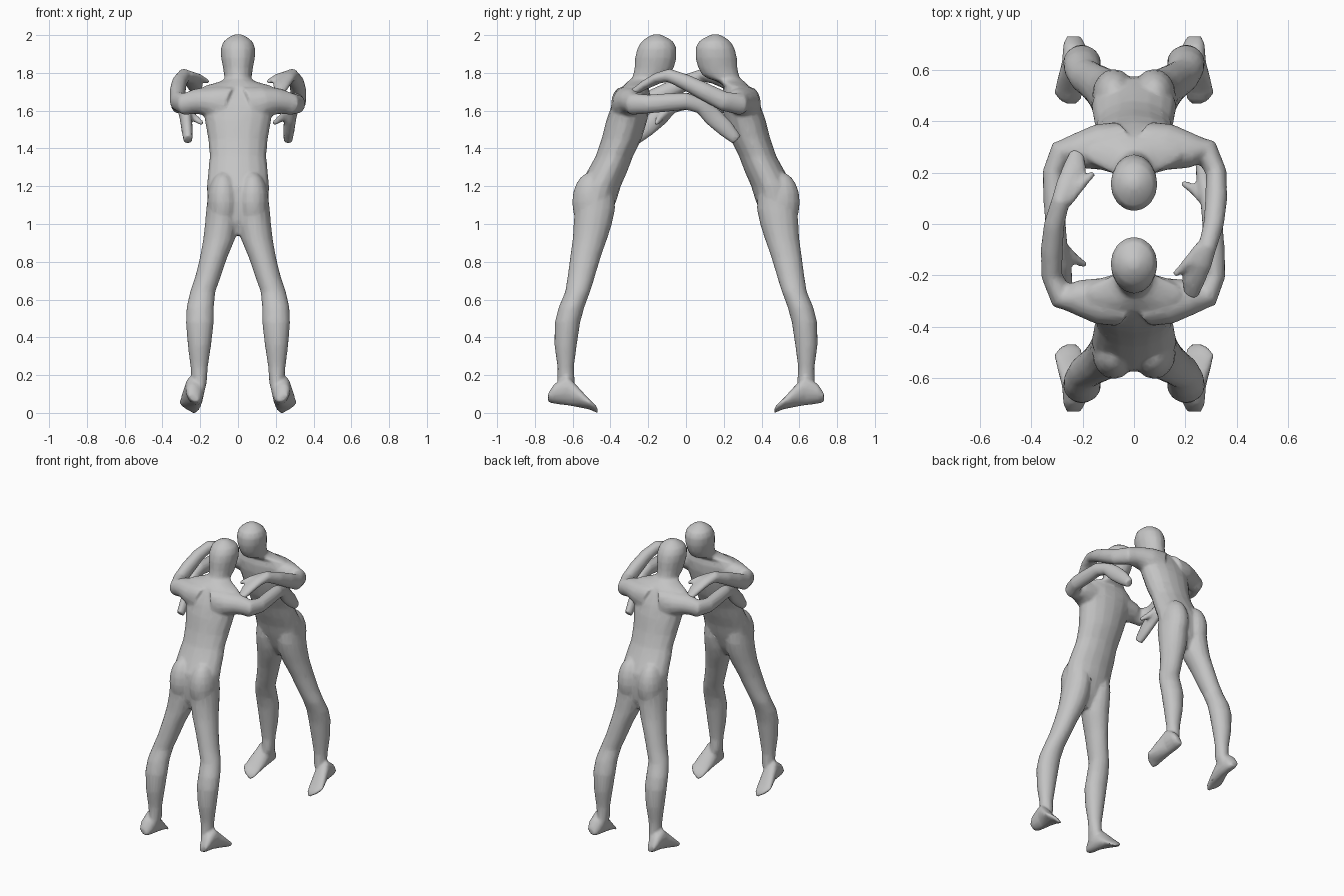
import bpy, bmesh, math
from mathutils import Vector, Matrix

SIDES = 16
bm = bmesh.new()


def loft(rings):
    """Skin a closed tube over rings of (centre, half-axis a, half-axis b)."""
    loops = []
    for c, a, b in rings:
        loops.append([bm.verts.new(c + a * math.cos(t) + b * math.sin(t))
                      for t in (2 * math.pi * i / SIDES for i in range(SIDES))])
    faces = [bm.faces.new(loops[0][::-1]), bm.faces.new(loops[-1])]
    for p, q in zip(loops, loops[1:]):
        for i in range(SIDES):
            j = (i + 1) % SIDES
            faces.append(bm.faces.new((p[i], p[j], q[j], q[i])))
    bmesh.ops.recalc_face_normals(bm, faces=faces)


def level_loft(slices):
    """Horizontal slices: z, x range, y range."""
    loft([(Vector(((x0 + x1) / 2, (y0 + y1) / 2, z)),
           Vector(((x1 - x0) / 2, 0, 0)), Vector((0, (y1 - y0) / 2, 0)))
          for z, x0, x1, y0, y1 in slices])


def limb(points):
    """Tube along a path: x, y, z, sideways radius, upward radius."""
    pos = [Vector(p[:3]) for p in points]
    rings = []
    for i, p in enumerate(points):
        t = (pos[min(i + 1, len(pos) - 1)] - pos[max(i - 1, 0)]).normalized()
        side = t.cross(Vector((0, 0, 1))).normalized()
        up = side.cross(t)
        rings.append((pos[i], side * p[3], up * p[4]))
    loft(rings)


# torso, neck and head: z, back y, front y, half width
body = [
    (0.94, -.54, -.46, .04), (1.02, -.57, -.41, .12), (1.12, -.575, -.37, .163),
    (1.20, -.567, -.345, .165), (1.28, -.522, -.31, .158), (1.36, -.478, -.28, .15),
    (1.45, -.447, -.235, .158), (1.55, -.422, -.205, .176), (1.63, -.393, -.19, .192),
    (1.69, -.362, -.19, .205), (1.73, -.335, -.20, .18), (1.755, -.308, -.165, .092),
    (1.77, -.288, -.115, .072), (1.79, -.28, -.085, .074), (1.83, -.272, -.063, .08),
    (1.88, -.27, -.05, .09), (1.93, -.258, -.05, .091), (1.965, -.236, -.066, .078),
    (1.987, -.208, -.10, .052), (2.004, -.175, -.135, .02)]
level_loft([(z, -w, w, yb, yf) for z, yb, yf, w in body])

# legs: z, inner x, outer x, back y, front y
leg = [
    (1.18, .01, .155, -.56, -.38), (1.08, -.004, .168, -.59, -.375),
    (1.00, -.002, .175, -.595, -.392), (.92, .016, .184, -.60, -.418),
    (.82, .058, .202, -.614, -.453), (.72, .092, .227, -.627, -.483),
    (.64, .12, .254, -.64, -.508), (.56, .128, .272, -.674, -.538),
    (.48, .128, .276, -.695, -.56), (.36, .142, .266, -.697, -.578),
    (.24, .16, .251, -.68, -.594), (.16, .165, .244, -.682, -.588),
    (.08, .185, .255, -.71, -.60)]
# feet, rolled with the outer edge raised: y, inner x, outer x, bottom z, top z
foot = [
    (-.73, .207, .262, .06, .10), (-.70, .19, .275, .05, .15),
    (-.63, .18, .28, .04, .20), (-.565, .187, .298, .03, .13),
    (-.51, .197, .312, .02, .068), (-.485, .205, .295, .01, .045),
    (-.468, .222, .27, 0, .022)]
for s in (-1, 1):
    level_loft([(z, s * a, s * b, yb, yf) for z, a, b, yb, yf in leg])
    loft([(Vector((s * (a + b) / 2, y, (z0 + z1) / 2)),
           Vector((s * (b - a) / 2, 0, .012)), Vector((0, 0, (z1 - z0) / 2)))
          for y, a, b, z0, z1 in foot])
    # buttocks
    bmesh.ops.create_uvsphere(
        bm, u_segments=16, v_segments=10, radius=1,
        matrix=Matrix.LocRotScale(Vector((s * .078, -.50, 1.115)), None,
                                  Vector((.085, .103, .16))))
    # shoulder blades and shoulder caps
    limb([(s * .05, -.33, 1.62, .07, .11), (s * .13, -.305, 1.645, .085, .085),
          (s * .21, -.288, 1.65, .07, .068), (s * .27, -.283, 1.64, .05, .053)])

# low arm with hand hanging down, and its thumb
limb([(.13, -.28, 1.66, .07, .07), (.22, -.285, 1.65, .066, .066),
      (.283, -.278, 1.635, .05, .058), (.315, -.2, 1.635, .041, .05),
      (.31, -.1, 1.643, .043, .049), (.305, 0, 1.65, .04, .045),
      (.292, .08, 1.625, .033, .042), (.277, .14, 1.57, .032, .051),
      (.27, .21, 1.505, .03, .046), (.265, .27, 1.445, .024, .03)])
limb([(.27, .10, 1.60, .024, .024), (.235, .135, 1.565, .021, .021),
      (.187, .16, 1.53, .012, .012)])
# high arm with hand on the opposite shoulder, and its thumb
limb([(-.13, -.28, 1.66, .07, .07), (-.22, -.285, 1.65, .066, .066),
      (-.283, -.283, 1.635, .05, .058), (-.32, -.2, 1.65, .041, .052),
      (-.32, -.1, 1.70, .043, .048), (-.31, 0, 1.75, .04, .042),
      (-.285, .09, 1.787, .036, .036), (-.254, .15, 1.772, .05, .03),
      (-.23, .22, 1.735, .046, .025), (-.222, .28, 1.697, .028, .018)])
limb([(-.26, .09, 1.79, .024, .022), (-.21, .15, 1.778, .021, .019),
      (-.157, .20, 1.752, .012, .012)])

mesh = bpy.data.meshes.new("figure")
bm.to_mesh(mesh)
bm.free()
grey = bpy.data.materials.new("plain grey")
grey.diffuse_color = (.55, .55, .55, 1)
mesh.materials.append(grey)

# fuse the parts into one skin
front = bpy.data.objects.new("front_figure", mesh)
bpy.context.collection.objects.link(front)
fuse = front.modifiers.new("fuse", "REMESH")
fuse.mode = "VOXEL"
fuse.voxel_size = .009
fuse.use_smooth_shade = True
soften = front.modifiers.new("soften", "SMOOTH")
soften.factor = .5
soften.iterations = 4
simplify = front.modifiers.new("simplify", "DECIMATE")
simplify.ratio = .2

# opponent, turned half way round
back = front.copy()
back.name = "back_figure"
back.rotation_euler.z = math.pi
bpy.context.collection.objects.link(back)
